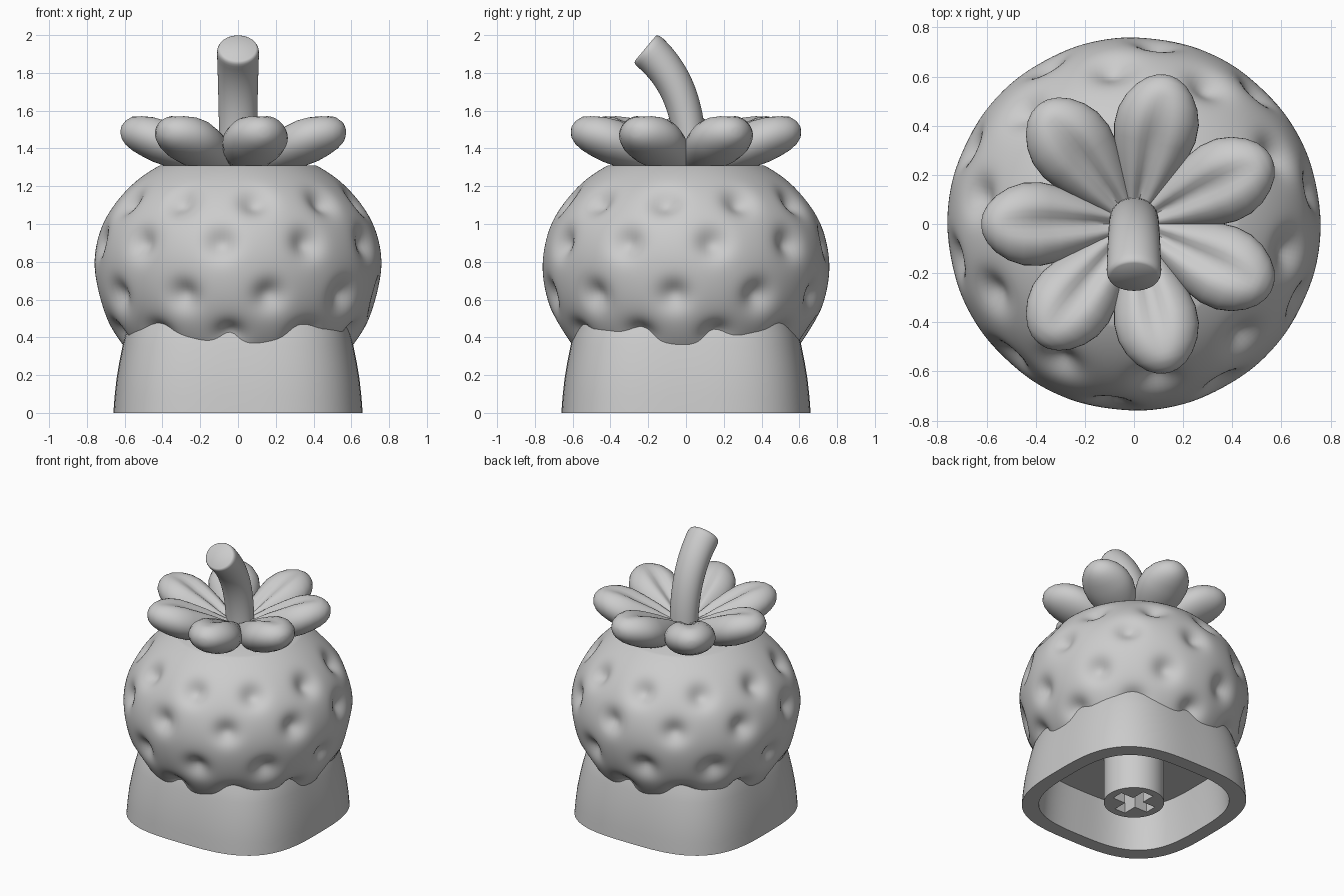
import bpy, bmesh
from math import sin, cos, pi, radians, asin, sqrt, exp
from mathutils import Vector

if "Cube" in bpy.data.objects:
    bpy.data.objects.remove(bpy.data.objects["Cube"])


def loft(name, rings, angle=40):
    """Skin a list of equal-length point rings and cap both ends."""
    bm = bmesh.new()
    vs = [[bm.verts.new(p) for p in r] for r in rings]
    n = len(rings[0])
    for a, b in zip(vs, vs[1:]):
        for i in range(n):
            j = (i + 1) % n
            bm.faces.new((a[i], a[j], b[j], b[i]))
    bm.faces.new(vs[0])
    bm.faces.new(vs[-1])
    bmesh.ops.recalc_face_normals(bm, faces=bm.faces)
    me = bpy.data.meshes.new(name)
    bm.to_mesh(me)
    bm.free()
    ob = bpy.data.objects.new(name, me)
    bpy.context.collection.objects.link(ob)
    smooth(ob, angle)
    return ob


def smooth(ob, angle=40):
    bpy.ops.object.select_all(action='DESELECT')
    ob.select_set(True)
    bpy.context.view_layer.objects.active = ob
    bpy.ops.object.shade_smooth_by_angle(angle=radians(angle))


def interp(table, x):
    """Smooth (Catmull-Rom style) lookup in a list of (x, a, b, ...) rows."""
    for k in range(len(table) - 1):
        if x <= table[k + 1][0] or k == len(table) - 2:
            p1, p2 = Vector(table[k]), Vector(table[k + 1])
            t = (x - p1[0]) / (p2[0] - p1[0])
            return p1.lerp(p2, t)


# Keycap base: rounded-square shell with an open underside
def squircle(h, z, n=96, p=3.1):
    pts = []
    for i in range(n):
        c, s = cos(2 * pi * i / n), sin(2 * pi * i / n)
        r = h / (abs(c) ** p + abs(s) ** p) ** (1 / p)
        pts.append((r * c, r * s, z))
    return pts


base_profile = [(.57, .49), (.595, .42), (.61, .36), (.628, .27), (.643, .18),
                (.653, .09), (.66, 0), (.56, 0), (.55, .16), (.53, .32)]
loft("keycap_base", [squircle(h, z) for h, z in base_profile])

# Mounting post with a cross-shaped socket
bpy.ops.mesh.primitive_cylinder_add(vertices=64, radius=.2, depth=.34, location=(0, 0, .17))
post = bpy.context.object
post.name = "mounting_post"
for dims in ((.29, .085, .56), (.085, .29, .56)):
    bpy.ops.mesh.primitive_cube_add(size=1)
    cut = bpy.context.object
    cut.scale = dims
    cut.hide_render = True
    bpy.context.view_layer.update()
    mod = post.modifiers.new("socket", 'BOOLEAN')
    mod.operation, mod.object, mod.solver = 'DIFFERENCE', cut, 'EXACT'
    bpy.context.view_layer.objects.active = post
    bpy.ops.object.modifier_apply(modifier=mod.name)
    bpy.data.objects.remove(cut)
smooth(post)

# Fruit: squashed ball, flat on top, with four staggered rows of seed dimples
ZC, R = .79, .76


def height(z):
    return .72 if z < ZC else .62


def on_fruit(z, a):
    r = R * sqrt(1 - ((z - ZC) / height(z)) ** 2)
    return Vector((r * cos(a), r * sin(a), z))


dimples = []
for z, phase in ((1.12, 8), (.9, -7), (.62, 13), (.41, -4)):
    dimples += [on_fruit(z, radians(phase - 90 + 36 * k)) for k in range(10)]


def fruit_ring(z, n=180):
    pts = []
    for i in range(n):
        p = on_fruit(z, 2 * pi * i / n)
        nrm = Vector((p.x / R**2, p.y / R**2, (p.z - ZC) / height(z)**2)).normalized()
        depth = sum(.055 * exp(-(p - d).length_squared / .08**2) for d in dimples
                    if abs(p.z - d.z) < .25)
        pts.append(p - nrm * depth)
    return pts


t0, t1 = asin((.34 - ZC) / .72), asin((1.31 - ZC) / .62)
zs = []
for k in range(65):
    t = t0 + (t1 - t0) * k / 64
    zs.append(ZC + sin(t) * (.72 if t < 0 else .62))
loft("fruit", [fruit_ring(z) for z in zs])

# Seven puffy leaves: rows are radius, half width, bottom z, top z
leaf_table = [(.02, .035, 1.27, 1.37), (.1, .07, 1.27, 1.42), (.2, .115, 1.275, 1.48),
              (.3, .152, 1.285, 1.53), (.38, .17, 1.305, 1.565), (.45, .168, 1.33, 1.58),
              (.51, .148, 1.36, 1.58), (.56, .116, 1.39, 1.568), (.595, .08, 1.42, 1.547),
              (.615, .042, 1.45, 1.522), (.621, .012, 1.475, 1.498)]


def leaf_ring(row, turn, n=40):
    r, w, lo, hi = row
    groove = .045 * min(1, r / .12) * max(0, min(1, (.56 - r) / .2))
    pts = []
    for i in range(n):
        a = 2 * pi * i / n
        u, v = cos(a), sin(a)
        z = (lo + hi) / 2 + (hi - lo) / 2 * v
        if v > 0:
            z -= groove * exp(-(u / .3) ** 2)
        x, y = r, w * u
        pts.append((x * cos(turn) - y * sin(turn), x * sin(turn) + y * cos(turn), z))
    return pts


radii = []
for a, b in zip(leaf_table, leaf_table[1:]):
    radii += [a[0], (a[0] + b[0]) / 2]
radii.append(leaf_table[-1][0])
for k in range(7):
    loft(f"leaf_{k + 1}", [leaf_ring(interp(leaf_table, r), pi + 2 * pi * k / 7)
                           for r in radii], 60)

# Stalk: bends toward the front, with a softened flat end
P = [Vector(p) for p in ((0, .025, 1.28), (0, .03, 1.62), (0, -.06, 1.80), (0, -.215, 1.93))]


def stalk_ring(t, shrink=1.0, n=48):
    s = 1 - t
    c = s**3 * P[0] + 3 * s * s * t * P[1] + 3 * s * t * t * P[2] + t**3 * P[3]
    d = (s * s * (P[1] - P[0]) + 2 * s * t * (P[2] - P[1]) + t * t * (P[3] - P[2])).normalized()
    side = Vector((1, 0, 0))
    up = d.cross(side)
    rx, ry = (.097 + .015 * t) * shrink, (.082 + .02 * t) * shrink
    return [c + side * rx * cos(2 * pi * i / n) + up * ry * sin(2 * pi * i / n) for i in range(n)]


rings = [stalk_ring(.94 * k / 20) for k in range(21)]
rings += [stalk_ring(.97, .98), stalk_ring(.99, .93), stalk_ring(1, .85)]
loft("stalk", rings, 50)
